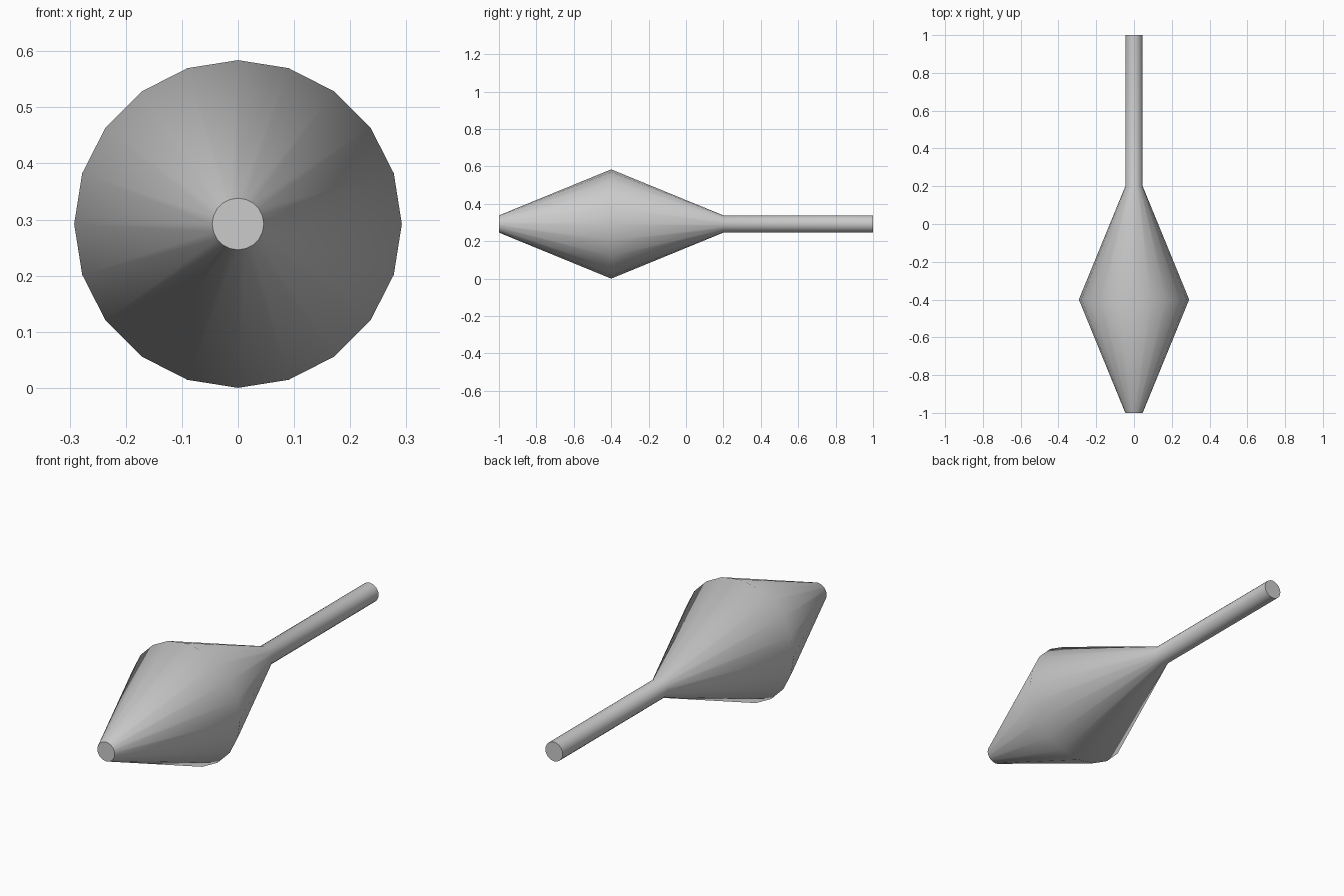
import bpy, bmesh, math

if "Cube" in bpy.data.objects:
    bpy.data.objects.remove(bpy.data.objects["Cube"])

SIDES = 20
CENTRE_Z = 0.292


def lathe(name, profile):
    """Revolve (y, radius) rings about the long y axis, with flat end caps."""
    bm = bmesh.new()
    rings = []
    for y, r in profile:
        ring = []
        for i in range(SIDES):
            a = 2 * math.pi * i / SIDES
            ring.append(bm.verts.new((r * math.sin(a), y, CENTRE_Z + r * math.cos(a))))
        rings.append(ring)
    for a, b in zip(rings, rings[1:]):
        for i in range(SIDES):
            j = (i + 1) % SIDES
            bm.faces.new((a[i], a[j], b[j], b[i]))
    bm.faces.new(rings[0])
    bm.faces.new(rings[-1])
    bmesh.ops.recalc_face_normals(bm, faces=bm.faces)
    mesh = bpy.data.meshes.new(name)
    bm.to_mesh(mesh)
    bm.free()
    obj = bpy.data.objects.new(name, mesh)
    bpy.context.collection.objects.link(obj)
    # Smooth sides, crisp end caps
    bpy.ops.object.select_all(action='DESELECT')
    obj.select_set(True)
    bpy.context.view_layer.objects.active = obj
    bpy.ops.object.shade_smooth_by_angle(angle=math.radians(50))
    return obj


# Double-cone bulb tapering into a straight rod
lathe("tapered_bulb_and_rod", [(-1.0, 0.046), (-0.4, 0.292), (0.2, 0.046), (1.0, 0.046)])
